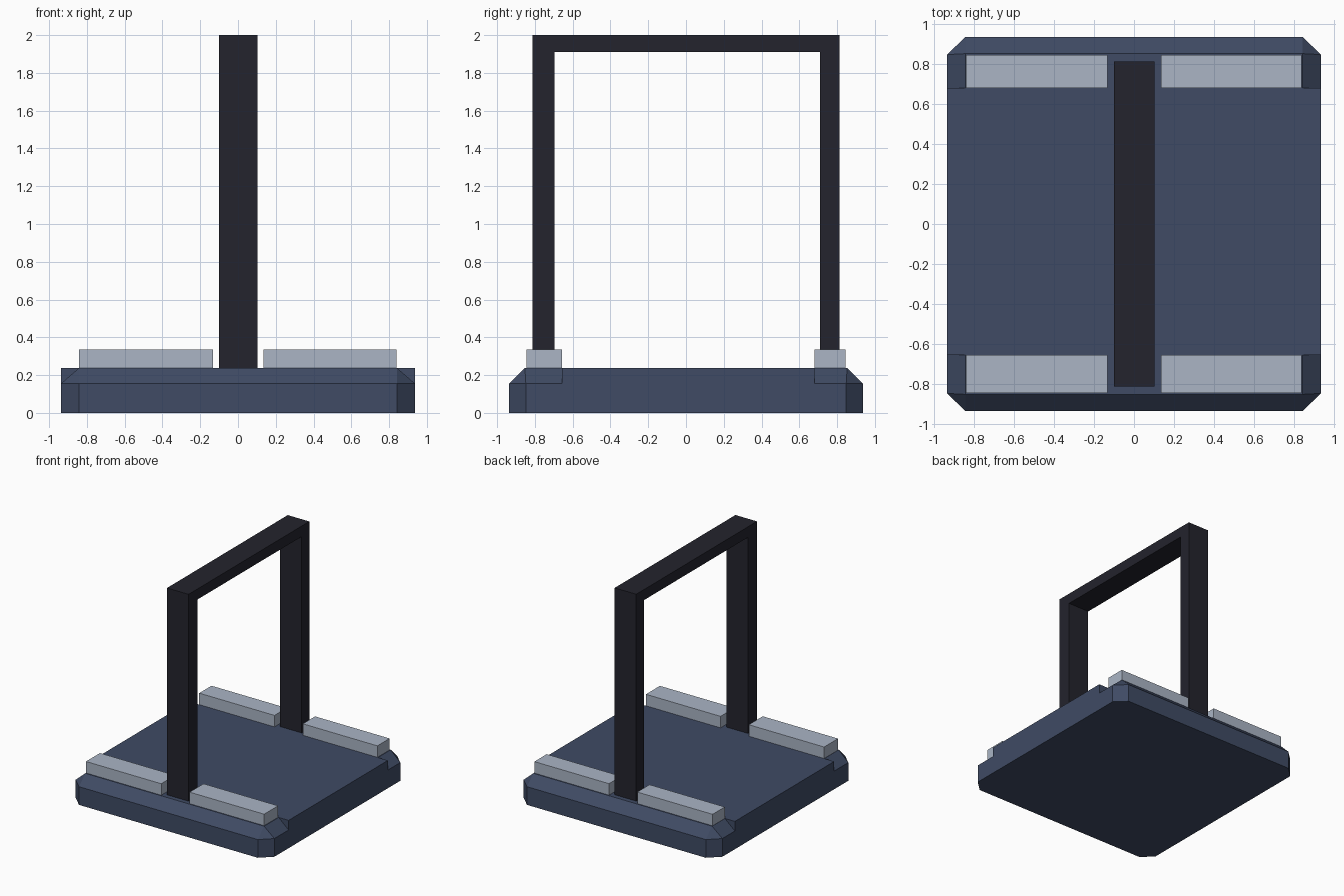
import bpy, bmesh

if "Cube" in bpy.data.objects:
    bpy.data.objects.remove(bpy.data.objects["Cube"])


def material(name, rgb):
    m = bpy.data.materials.new(name)
    m.diffuse_color = (*rgb, 1.0)
    m.use_nodes = True
    m.node_tree.nodes["Principled BSDF"].inputs["Base Color"].default_value = m.diffuse_color
    return m


navy = material("slate_blue", (0.050, 0.070, 0.128))
black = material("near_black", (0.017, 0.017, 0.026))
grey = material("light_grey", (0.405, 0.462, 0.560))


def finish(name, bm, mat):
    bmesh.ops.recalc_face_normals(bm, faces=bm.faces)
    me = bpy.data.meshes.new(name)
    bm.to_mesh(me)
    bm.free()
    me.materials.append(mat)
    ob = bpy.data.objects.new(name, me)
    bpy.context.collection.objects.link(ob)
    return ob


def hull(name, points, mat):
    bm = bmesh.new()
    for p in points:
        bm.verts.new(p)
    bmesh.ops.convex_hull(bm, input=bm.verts)
    bmesh.ops.dissolve_limit(bm, angle_limit=0.01, verts=bm.verts, edges=bm.edges)
    return finish(name, bm, mat)


def extrude(name, profile, offset, mat):
    bm = bmesh.new()
    f = bm.faces.new([bm.verts.new(p) for p in profile])
    r = bmesh.ops.extrude_face_region(bm, geom=[f], use_keep_orig=True)
    moved = [v for v in r["geom"] if isinstance(v, bmesh.types.BMVert)]
    bmesh.ops.translate(bm, verts=moved, vec=offset)
    return finish(name, bm, mat)


OUT, IN_X, IN_Y = 0.937, 0.843, 0.853
Z_MID, Z_TOP = 0.155, 0.237

# Base slab: cut corners and a bevelled top
pts = []
for sx in (-1, 1):
    for sy in (-1, 1):
        for z in (0, Z_MID):
            pts += [(sx * IN_X, sy * OUT, z), (sx * OUT, sy * 0.848, z)]
        pts.append((sx * IN_X, sy * IN_Y, Z_TOP))
hull("base_slab", pts, navy)

# Square side rims fill the bevel between the corner notches
Y0, Y1 = -0.657, 0.68
for sx, side in ((-1, "left"), (1, "right")):
    tri = [(sx * OUT, Y0, Z_MID), (sx * OUT, Y0, Z_TOP), (sx * IN_X, Y0, Z_TOP)]
    extrude("side_rim_" + side, tri, (0, Y1 - Y0, 0), navy)

# Light rails on the front and back edges
for row, ya, yb in (("front", -0.845, Y0), ("back", Y1, 0.845)):
    for side, xa, xb in (("left", -0.842, -0.132), ("right", 0.135, 0.838)):
        rect = [(xa, ya, 0.225), (xb, ya, 0.225), (xb, ya, 0.335), (xa, ya, 0.335)]
        extrude(f"rail_{row}_{side}", rect, (0, yb - ya, 0), grey)

# Tall arch: two posts and a crossbeam in one profile
arch = [(-0.813, 0.225), (-0.813, 2.0), (0.813, 2.0), (0.813, 0.225),
        (0.71, 0.225), (0.71, 1.91), (-0.695, 1.91), (-0.695, 0.225)]
extrude("arch_frame", [(-0.1, y, z) for y, z in arch], (0.203, 0, 0), black)
